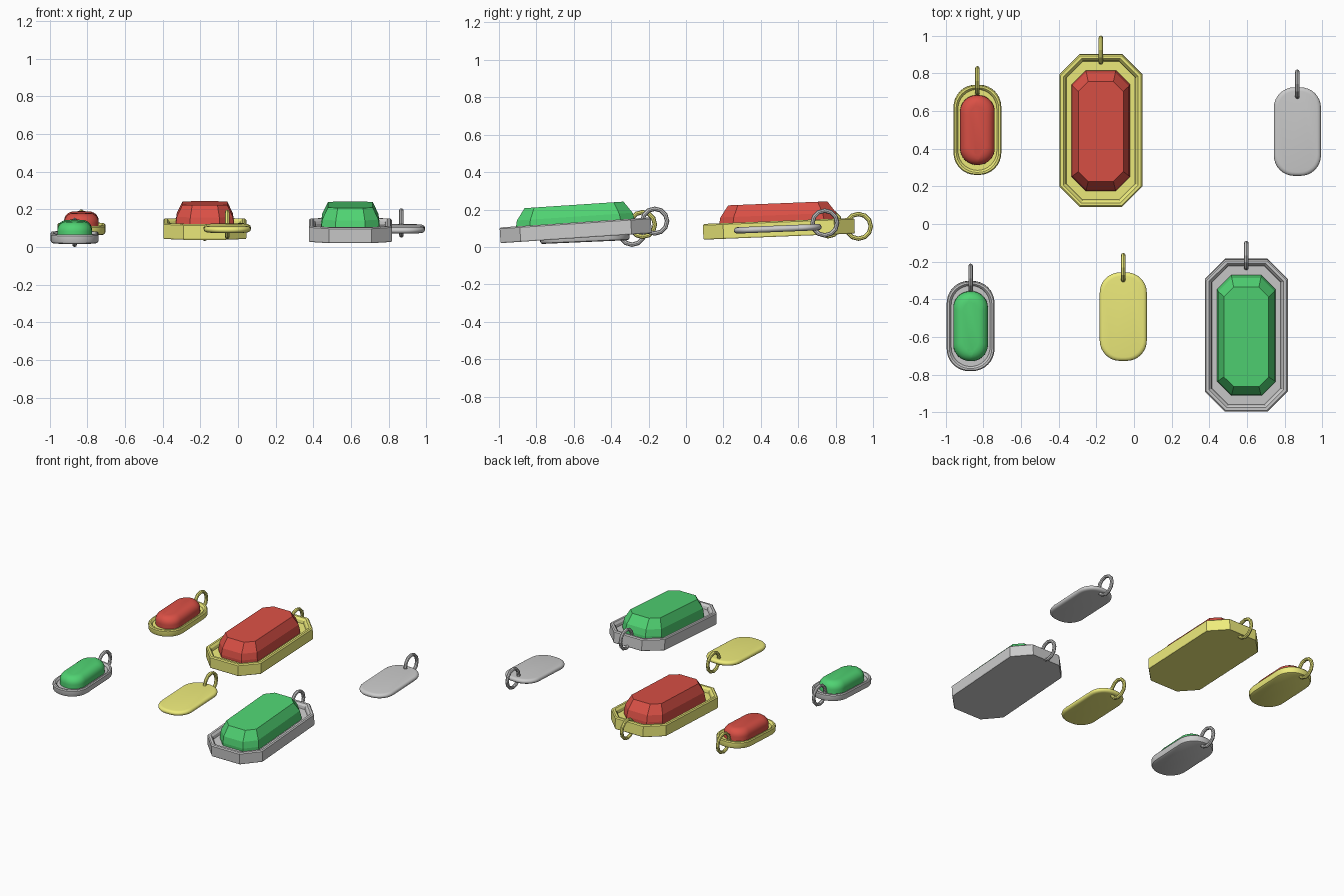
import bpy, bmesh, math
from math import cos, sin, pi, radians

if "Cube" in bpy.data.objects:
    bpy.data.objects.remove(bpy.data.objects["Cube"])


def material(name, rgb):
    m = bpy.data.materials.new(name)
    m.diffuse_color = (*rgb, 1)
    m.use_nodes = True
    m.node_tree.nodes["Principled BSDF"].inputs["Base Color"].default_value = m.diffuse_color
    return m


GOLD = material("gold", (0.86, 0.84, 0.2))
SILVER = material("silver", (0.6, 0.6, 0.6))
RED = material("red_gem", (0.7, 0.08, 0.06))
GREEN = material("green_gem", (0.08, 0.65, 0.17))


def outline(hx, hy, c, seg):
    """Rectangle with cut (seg=1) or rounded corners of size c."""
    pts = []
    for sx, sy, a0 in ((1, 1, 0), (-1, 1, pi / 2), (-1, -1, pi), (1, -1, 3 * pi / 2)):
        for i in range(seg + 1):
            a = a0 + i * pi / 2 / seg
            pts.append((sx * (hx - c) + c * cos(a), sy * (hy - c) + c * sin(a)))
    return pts


def loft(name, layers, seg, mat, loc, tilt):
    """Stack outlines (hx, hy, corner, z) into a closed solid."""
    bm = bmesh.new()
    rings = [[bm.verts.new((x, y, z)) for x, y in outline(hx, hy, c, seg)]
             for hx, hy, c, z in layers]
    n = len(rings[0])
    for a, b in zip(rings, rings[1:]):
        for i in range(n):
            j = (i + 1) % n
            bm.faces.new((a[i], a[j], b[j], b[i]))
    bm.faces.new(rings[0][::-1])
    bm.faces.new(rings[-1])
    me = bpy.data.meshes.new(name)
    bm.to_mesh(me)
    bm.free()
    ob = bpy.data.objects.new(name, me)
    bpy.context.collection.objects.link(ob)
    ob.location = loc
    ob.rotation_euler.x = radians(tilt)
    me.materials.append(mat)
    if seg > 1:
        bpy.ops.object.select_all(action='DESELECT')
        ob.select_set(True)
        bpy.context.view_layer.objects.active = ob
        bpy.ops.object.shade_smooth_by_angle(angle=radians(35))
    return ob


def inset(hx, hy, c, steps):
    """Turn (inset, z) profile steps into layers."""
    return [(hx - d, hy - d, max(c - 0.6 * d, 0.01), z) for d, z in steps]


def hanging_ring(name, mat, loc):
    bpy.ops.mesh.primitive_torus_add(major_segments=12, minor_segments=8,
                                     major_radius=0.066, minor_radius=0.012,
                                     location=loc, rotation=(0, pi / 2, 0))
    ob = bpy.context.object
    ob.name = name
    ob.data.materials.append(mat)


# Large pendants: octagonal tray with step-cut gem
def large_pendant(tag, metal, gem, loc, tilt, ring):
    loft(tag + "_large_frame", inset(0.22, 0.405, 0.108, [
        (0.003, 0), (0, 0.006), (0, 0.077), (0.007, 0.084), (0.022, 0.084),
        (0.028, 0.077), (0.034, 0.07), (0.038, 0.05)]), 1, metal, loc, tilt)
    loft(tag + "_large_gem", [
        (0.155, 0.32, 0.075, 0.045), (0.155, 0.32, 0.075, 0.07),
        (0.149, 0.31, 0.072, 0.115), (0.119, 0.265, 0.052, 0.178)], 1, gem, loc, tilt)
    hanging_ring(tag + "_large_ring", metal, ring)


# Small pendants: rounded tray with domed gem
def small_pendant(tag, metal, gem, loc, tilt, ring):
    loft(tag + "_small_frame", inset(0.127, 0.239, 0.118, [
        (0.012, 0), (0.004, 0.004), (0, 0.012), (0, 0.043), (0.005, 0.05),
        (0.014, 0.05), (0.02, 0.045), (0.024, 0.035)]), 8, metal, loc, tilt)
    r, dome = 0.05, []
    for i in range(7):
        a = i * pi / 12
        dome.append((r * (1 - cos(a)), 0.064 + r * sin(a)))
    loft(tag + "_small_gem", inset(0.092, 0.185, 0.088, [(0, 0.03)] + dome),
         8, gem, loc, tilt)
    hanging_ring(tag + "_small_ring", metal, ring)


# Plain tags: thin pillow plates
def plain_tag(tag, metal, loc, tilt, ring):
    h = 0.017
    prof = [(0.02 * (1 - cos(a)), h + h * sin(a))
            for a in (-pi / 2 + i * pi / 8 for i in range(9))]
    loft(tag + "_plate", inset(0.125, 0.235, 0.108, prof), 8, metal, loc, tilt)
    hanging_ring(tag + "_plate_ring", metal, ring)


large_pendant("gold", GOLD, RED, (-0.176, 0.498, 0.055), 2.3, (-0.176, 0.922, 0.11))
large_pendant("silver", SILVER, GREEN, (0.596, -0.587, 0.047), 3.8, (0.596, -0.167, 0.138))
small_pendant("gold", GOLD, RED, (-0.831, 0.501, 0.071), 2.5, (-0.831, 0.76, 0.123))
small_pendant("silver", SILVER, GREEN, (-0.867, -0.54, 0.026), 2.5, (-0.867, -0.288, 0.078))
plain_tag("gold", GOLD, (-0.057, -0.491, 0.083), 2.3, (-0.057, -0.232, 0.12))
plain_tag("silver", SILVER, (0.867, 0.491, 0.08), 2.3, (0.867, 0.742, 0.128))
